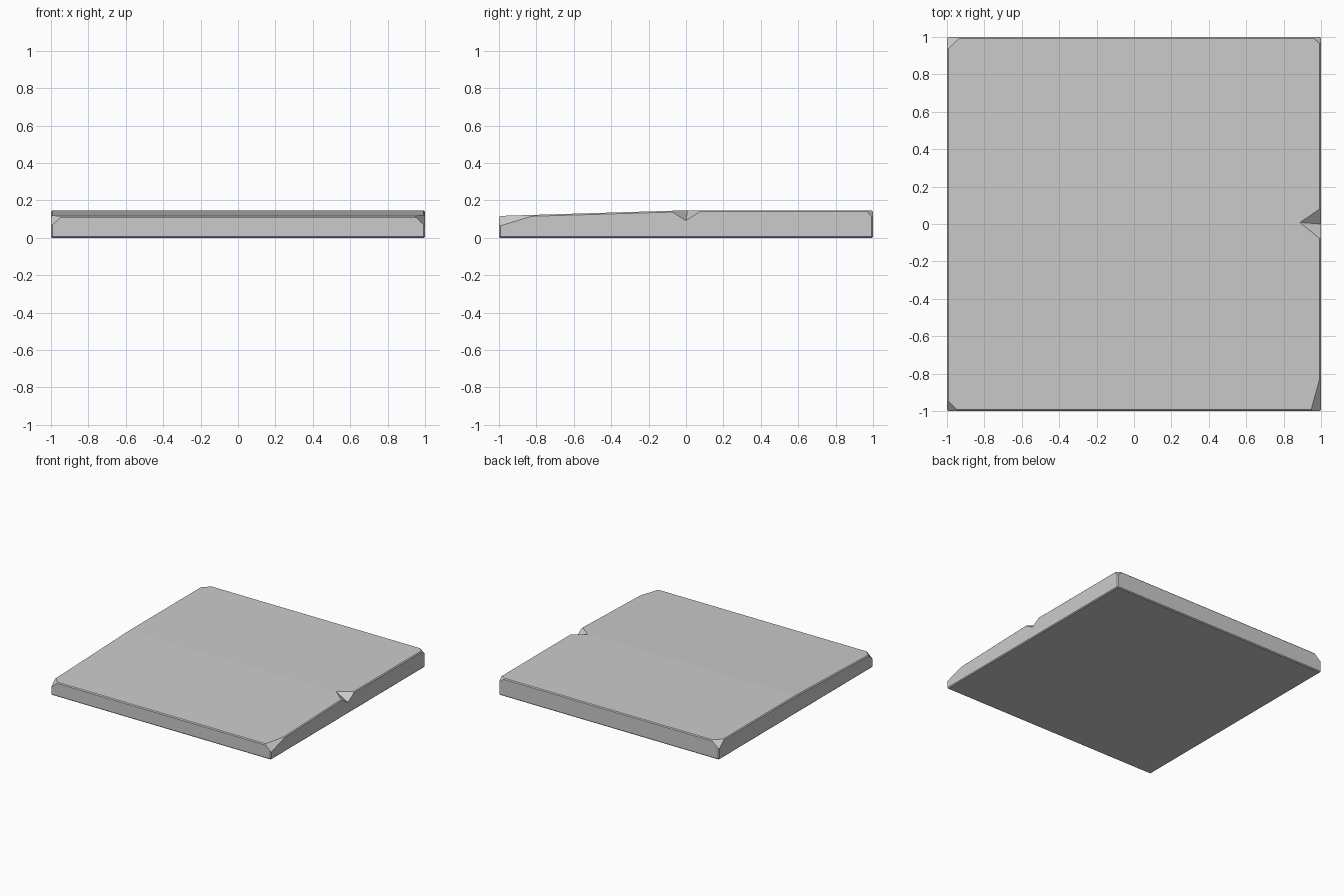
import bpy, bmesh
from mathutils import Vector

if "Cube" in bpy.data.objects:
    bpy.data.objects.remove(bpy.data.objects["Cube"])


def make_object(name, bm):
    bmesh.ops.recalc_face_normals(bm, faces=bm.faces)
    mesh = bpy.data.meshes.new(name)
    bm.to_mesh(mesh)
    bm.free()
    obj = bpy.data.objects.new(name, mesh)
    bpy.context.collection.objects.link(obj)
    return obj


# slab: side profile extruded along x, sloping down towards the front
bm = bmesh.new()
profile = [(-1, 0), (1, 0), (1, 0.147), (0, 0.147), (-1, 0.117)]
face = bm.faces.new([bm.verts.new((-1, y, z)) for y, z in profile])
ext = bmesh.ops.extrude_face_region(bm, geom=[face])
bmesh.ops.translate(bm, vec=(2, 0, 0),
                    verts=[g for g in ext["geom"] if isinstance(g, bmesh.types.BMVert)])
bmesh.ops.recalc_face_normals(bm, faces=bm.faces)

# fine bevel on all sharp edges
sharp = [e for e in bm.edges if e.calc_face_angle() > 0.5]
bmesh.ops.bevel(bm, geom=sharp, offset=0.007, segments=1, affect='EDGES', profile=0.5)

# chipped corners: sign x, sign y, top height, then cut length along x, y and z
chips = [(1, -1, 0.117, 0.055, 0.18, 0.055),
         (-1, -1, 0.117, 0.06, 0.06, 0.055),
         (-1, 1, 0.147, 0.07, 0.07, 0.06),
         (1, 1, 0.147, 0.05, 0.04, 0.04)]
for sx, sy, top, dx, dy, dz in chips:
    normal = Vector((sx / dx, sy / dy, 1 / dz)).normalized()
    cut = bmesh.ops.bisect_plane(bm, geom=bm.verts[:] + bm.edges[:] + bm.faces[:],
                                 plane_co=(sx - sx * dx, sy, top), plane_no=normal,
                                 clear_outer=True)
    rim = [g for g in cut["geom_cut"] if isinstance(g, bmesh.types.BMEdge)]
    bmesh.ops.holes_fill(bm, edges=rim)
slab = make_object("stone_slab", bm)

# wedge-shaped notch in the right edge
bm = bmesh.new()
tip = Vector((0.887, 0.008, 0.147))
low = Vector((1, 0, 0.092))
corners = [low, Vector((1, -0.085, 0.1455)), Vector((1, 0.085, 0.147))]
points = [tip] + [tip + (p - tip) * 1.5 for p in corners]
lift = [Vector((p.x, p.y, 0.3)) for p in points]
for p in points + lift:
    bm.verts.new(p)
bmesh.ops.convex_hull(bm, input=bm.verts[:])
cutter = make_object("notch_cutter", bm)
cutter.hide_render = True
cutter.hide_viewport = True

notch = slab.modifiers.new("notch", 'BOOLEAN')
notch.operation = 'DIFFERENCE'
notch.solver = 'EXACT'
notch.object = cutter
